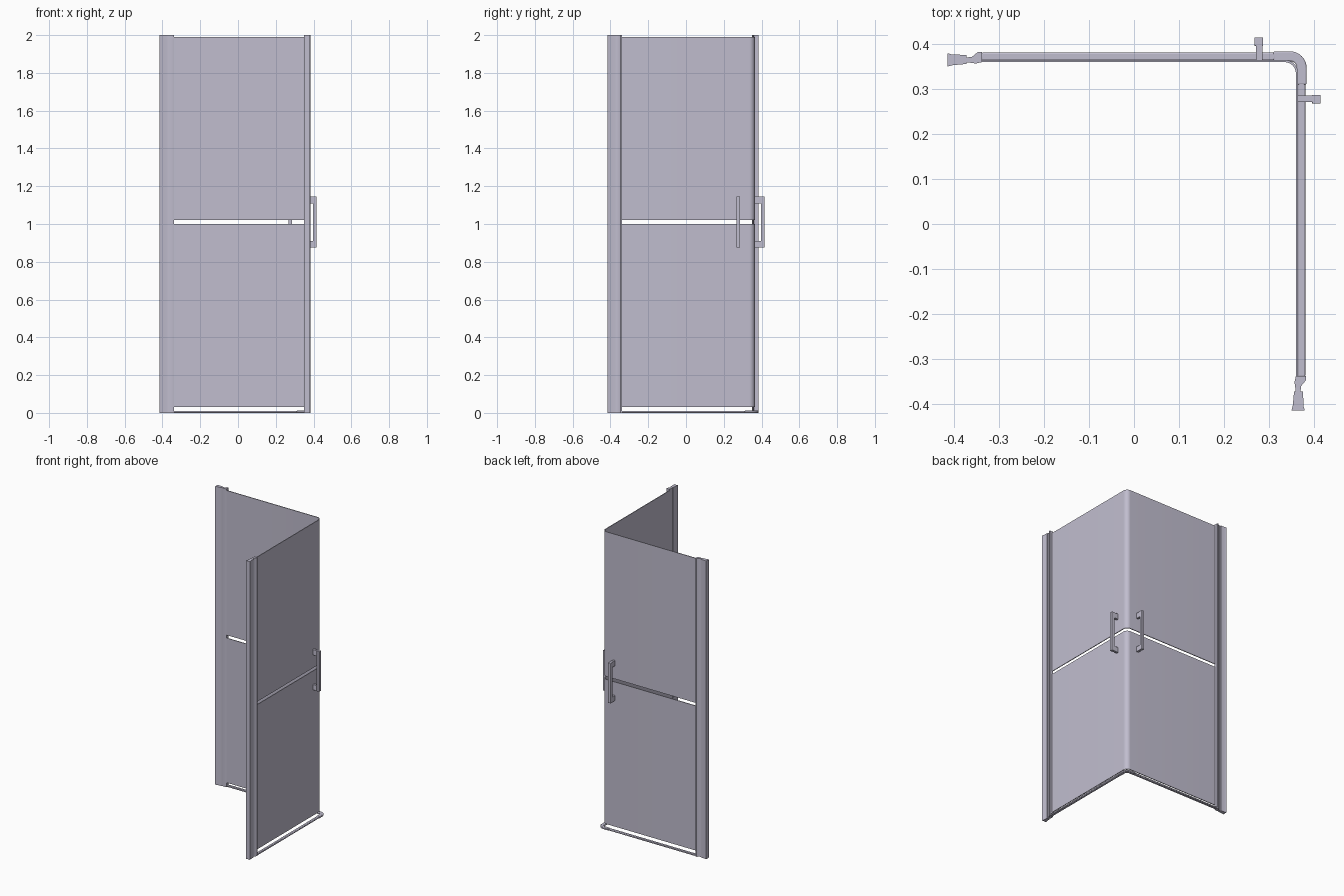
import bpy, bmesh, math

cube = bpy.data.objects.get("Cube")
if cube:
    bpy.data.objects.remove(cube, do_unlink=True)

metal = bpy.data.materials.new("soft_grey")
metal.use_nodes = True
GREY = (0.53, 0.51, 0.62, 1)
metal.diffuse_color = GREY
metal.node_tree.nodes["Principled BSDF"].inputs["Base Color"].default_value = GREY


def prism(name, outline, z0, z1, bevel=0):
    """Extrude a plan outline upwards from z0 to z1."""
    bm = bmesh.new()
    base = bm.faces.new([bm.verts.new((x, y, z0)) for x, y in outline])
    ext = bmesh.ops.extrude_face_region(bm, geom=[base])["geom"]
    moved = [v for v in ext if isinstance(v, bmesh.types.BMVert)]
    bmesh.ops.translate(bm, verts=moved, vec=(0, 0, z1 - z0))
    bmesh.ops.recalc_face_normals(bm, faces=bm.faces)
    mesh = bpy.data.meshes.new(name)
    bm.to_mesh(mesh)
    bm.free()
    mesh.materials.append(metal)
    obj = bpy.data.objects.new(name, mesh)
    bpy.context.collection.objects.link(obj)
    if bevel:
        mod = obj.modifiers.new("Bevel", "BEVEL")
        mod.width = bevel
        mod.segments = 2
    bpy.ops.object.select_all(action="DESELECT")
    obj.select_set(True)
    bpy.context.view_layer.objects.active = obj
    bpy.ops.object.shade_smooth_by_angle(angle=math.radians(35))
    return obj


def corner_strip(name, start, inner, outer, radius, z0, z1, bevel=0):
    """L-shaped strip with a rounded corner, equal on both sides."""
    c = outer - radius
    arc = [math.radians(90 - 90 * i / 12) for i in range(13)]
    ring = lambda r: [(c + r * math.cos(a), c + r * math.sin(a)) for a in arc]
    outside = [(start, outer)] + ring(radius) + [(outer, start)]
    inside = [(start, inner)] + ring(radius - outer + inner) + [(inner, start)]
    return prism(name, outside + inside[::-1], z0, z1, bevel)


def both_sides(name, outline, z0, z1, bevel=0):
    """One part on the back wall and its twin on the left wall."""
    prism("back_" + name, outline, z0, z1, bevel)
    prism("left_" + name, [(y, x) for x, y in outline], z0, z1, bevel)


def rect(x0, x1, y0, y1):
    return [(x0, y0), (x1, y0), (x1, y1), (x0, y1)]


# Upper and lower panels
corner_strip("lower_panel", -0.345, 0.36, 0.365, 0.03, 0.03, 1.0)
corner_strip("upper_panel", -0.345, 0.36, 0.365, 0.03, 1.02, 1.99)

# Threshold rail with its elbow joint
corner_strip("threshold_rail", -0.34, 0.364, 0.381, 0.034, 0, 0.011, 0.003)
corner_strip("threshold_elbow", 0.31, 0.362, 0.384, 0.037, 0, 0.012, 0.003)

# Wall channels and hinge profiles
both_sides("wall_channel", [(-0.415, 0.35), (-0.415, 0.38), (-0.405, 0.377),
                            (-0.373, 0.376), (-0.373, 0.356), (-0.405, 0.353)], 0, 2)
both_sides("hinge_profile", [(-0.374, 0.36), (-0.374, 0.37), (-0.36, 0.372),
                             (-0.347, 0.383), (-0.338, 0.383), (-0.338, 0.36),
                             (-0.352, 0.357)], 0, 2)

# Handles: grip and two posts on each side
both_sides("handle_grip", rect(0.268, 0.287, 0.396, 0.415), 0.875, 1.145, 0.001)
for label, z0, z1 in (("lower", 0.875, 0.91), ("upper", 1.108, 1.145)):
    both_sides(label + "_handle_post", rect(0.271, 0.286, 0.364, 0.398), z0, z1, 0.001)
